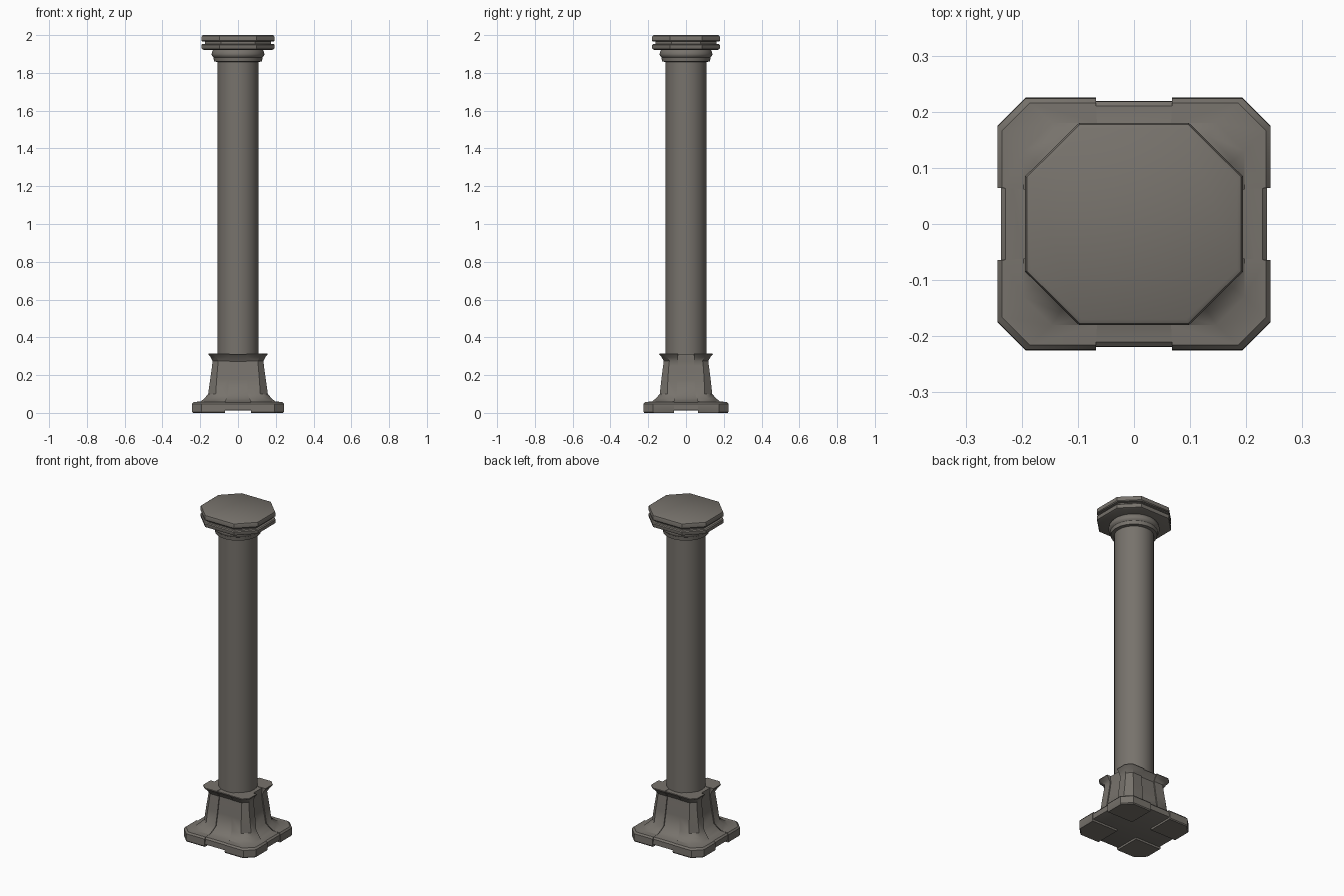
import bpy, bmesh, math

if "Cube" in bpy.data.objects:
    bpy.data.objects.remove(bpy.data.objects["Cube"])

stone = bpy.data.materials.new("warm_grey_stone")
stone.diffuse_color = (0.185, 0.170, 0.150, 1)
stone.use_nodes = True
stone.node_tree.nodes["Principled BSDF"].inputs["Base Color"].default_value = stone.diffuse_color


def finish(name, bm, angle=35):
    bmesh.ops.recalc_face_normals(bm, faces=bm.faces)
    me = bpy.data.meshes.new(name)
    bm.to_mesh(me)
    bm.free()
    ob = bpy.data.objects.new(name, me)
    bpy.context.collection.objects.link(ob)
    me.materials.append(stone)
    bpy.context.view_layer.objects.active = ob
    ob.select_set(True)
    bpy.ops.object.shade_smooth_by_angle(angle=math.radians(angle))
    ob.select_set(False)
    return ob


def loft(name, sections, angle=35):
    """Skin a stack of equal-length (points, z) rings and cap both ends."""
    bm = bmesh.new()
    rings = [[bm.verts.new((x, y, z)) for x, y in pts] for pts, z in sections]
    n = len(rings[0])
    for a, b in zip(rings, rings[1:]):
        for i in range(n):
            bm.faces.new((a[i], a[(i + 1) % n], b[(i + 1) % n], b[i]))
    bm.faces.new(rings[0])
    bm.faces.new(rings[-1])
    return finish(name, bm, angle)


def chamfered(hx, hy, cx, cy):
    q = [(hx, hy - cy), (hx - cx, hy)]
    return (q + [(-x, y) for x, y in q[::-1]]
            + [(-x, -y) for x, y in q] + [(x, -y) for x, y in q[::-1]])


def circle(r, n=48):
    return [(r * math.cos(2 * math.pi * i / n), r * math.sin(2 * math.pi * i / n))
            for i in range(n)]


# pedestal outline: z, half x, half y, corner chamfer, half width of side panel
base = [
    (0.000, 0.239, 0.221, 0.050, 0.068),
    (0.006, 0.243, 0.225, 0.050, 0.068),
    (0.048, 0.243, 0.224, 0.050, 0.068),
    (0.058, 0.235, 0.216, 0.050, 0.068),
    (0.060, 0.197, 0.180, 0.050, 0.066),
    (0.078, 0.177, 0.158, 0.045, 0.060),
    (0.100, 0.158, 0.139, 0.040, 0.053),
    (0.180, 0.147, 0.130, 0.034, 0.048),
    (0.250, 0.137, 0.121, 0.030, 0.046),
    (0.275, 0.135, 0.118, 0.030, 0.045),
    (0.295, 0.145, 0.129, 0.030, 0.045),
    (0.310, 0.157, 0.142, 0.030, 0.045),
    (0.314, 0.156, 0.141, 0.030, 0.045),
]

# recessed core that shows as the middle panel of every side
core = []
for z, hx, hy, c, w in base:
    x = min(hx, 0.137) if z > 0.25 else hx
    core.append((chamfered(x - 0.006, hy - 0.006, c + 0.006, c + 0.006),
                 0.012 if z == 0 else z + (0.008 if z < 0.01 else 0) - (0.002 if z > 0.02 else 0)))
loft("pedestal_core", core)

# four raised corner blocks
for sx in (-1, 1):
    for sy in (-1, 1):
        secs = []
        for z, hx, hy, c, w in base:
            v = w * 0.94
            pts = [(w, v), (hx, v), (hx, hy - c), (hx - c, hy), (w, hy)]
            secs.append(([(sx * px, sy * py) for px, py in pts], z))
        side = ("left" if sx < 0 else "right") + ("_front" if sy < 0 else "_back")
        loft("pedestal_corner_" + side, secs)

# shaft
loft("shaft", [(circle(0.108), 0.29), (circle(0.108), 1.93)])

# round neck rings under the capital
neck = [(0.106, 1.858), (0.127, 1.860), (0.130, 1.882), (0.138, 1.890),
        (0.140, 1.900), (0.136, 1.915), (0.128, 1.926)]
loft("neck_ring", [(circle(r), z) for r, z in neck])

# octagonal capital with a groove round its edge
cap = [(0.012, 1.922), (0.003, 1.926), (0, 1.932), (0, 1.947), (0.005, 1.952),
       (0.018, 1.953), (0.018, 1.965), (0.004, 1.966), (0, 1.971), (0, 1.988),
       (0.003, 1.996), (0.010, 2.000)]
loft("capital", [(chamfered(0.194 - d, 0.180 - d, 0.096 - d * 0.58, 0.095 - d * 0.58), z)
                 for d, z in cap])
